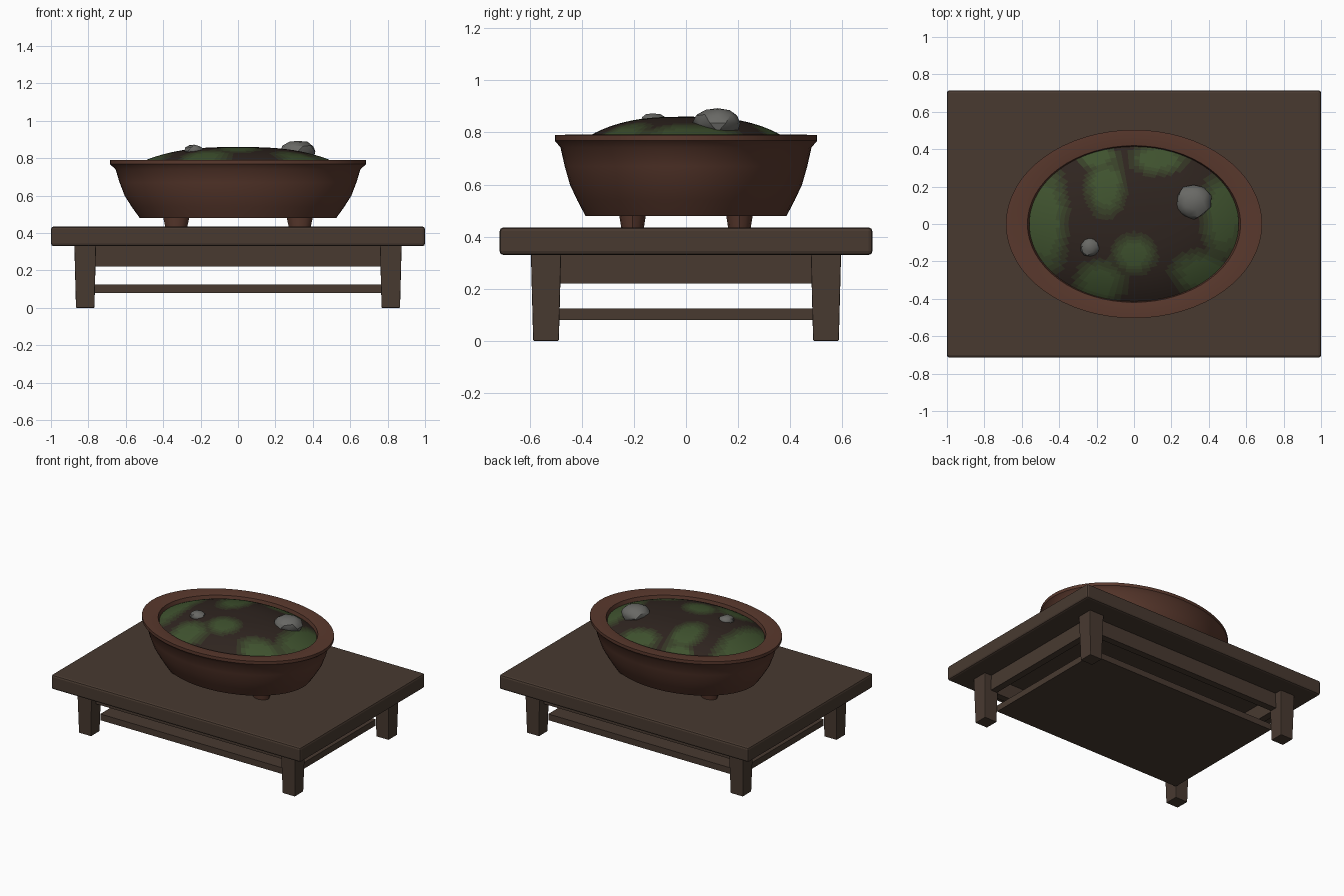
import bpy, bmesh, math, random
from mathutils import Vector

if "Cube" in bpy.data.objects:
    bpy.data.objects.remove(bpy.data.objects["Cube"])

random.seed(4)


def material(name, rgb):
    m = bpy.data.materials.new(name)
    m.diffuse_color = (*rgb, 1)
    m.use_nodes = True
    m.node_tree.nodes["Principled BSDF"].inputs["Base Color"].default_value = m.diffuse_color
    return m


WOOD = material("dark_wood", (0.065, 0.042, 0.03))
CLAY = material("brown_clay", (0.10, 0.04, 0.026))
STONE = material("grey_stone", (0.14, 0.14, 0.13))
SOIL_RGB, MOSS_RGB = (0.028, 0.018, 0.014), (0.05, 0.085, 0.028)
GROUND = [material("soil_to_moss_%d" % i,
                   [a + (b - a) * i / 4 for a, b in zip(SOIL_RGB, MOSS_RGB)]) for i in range(5)]


def make_object(name, bm, mats, smooth=None):
    bmesh.ops.recalc_face_normals(bm, faces=bm.faces)
    mesh = bpy.data.meshes.new(name)
    bm.to_mesh(mesh)
    bm.free()
    for m in mats:
        mesh.materials.append(m)
    ob = bpy.data.objects.new(name, mesh)
    bpy.context.collection.objects.link(ob)
    if smooth:
        bpy.ops.object.select_all(action='DESELECT')
        ob.select_set(True)
        bpy.context.view_layer.objects.active = ob
        bpy.ops.object.shade_smooth_by_angle(angle=math.radians(smooth))
    return ob


def box(name, center, size, bevel=0.0, taper=1.0):
    """Box whose lower end is scaled by taper."""
    bm = bmesh.new()
    bmesh.ops.create_cube(bm, size=1)
    for v in bm.verts:
        k = taper if v.co.z < 0 else 1
        v.co = Vector((v.co.x * size[0] * k, v.co.y * size[1] * k, v.co.z * size[2])) + Vector(center)
    if bevel:
        bmesh.ops.bevel(bm, geom=bm.edges[:], offset=bevel, segments=2, profile=0.5, affect='EDGES')
    return make_object(name, bm, [WOOD])


def lathe(name, profile, ratio, steps, mats, smooth, center=(0, 0)):
    """Spin a (radius, z) profile into an oval body; ends at radius 0 close to a point."""
    bm = bmesh.new()
    rings = []
    for r, z in profile:
        n = steps if r > 0 else 1
        rings.append([bm.verts.new((center[0] + r * math.cos(math.tau * i / steps),
                                    center[1] + ratio * r * math.sin(math.tau * i / steps), z))
                      for i in range(n)])
    for a, b in zip(rings, rings[1:]):
        for i in range(steps):
            j = (i + 1) % steps
            if len(a) == 1:
                bm.faces.new((a[0], b[i], b[j]))
            elif len(b) == 1:
                bm.faces.new((a[i], a[j], b[0]))
            else:
                bm.faces.new((a[i], a[j], b[j], b[i]))
    return make_object(name, bm, mats, smooth)


# Stand: top, shelf, legs and aprons
box("table_top", (0, 0, 0.3825), (2.0, 1.43, 0.105), bevel=0.014)
box("lower_shelf", (0, 0, 0.1025), (1.53, 0.97, 0.045))
for sx, xn in ((-1, "left"), (1, "right")):
    for sy, yn in ((-1, "front"), (1, "back")):
        box("%s_%s_leg" % (yn, xn), (sx * 0.817, sy * 0.537, 0.168), (0.116, 0.116, 0.336),
            bevel=0.004, taper=0.85)
for s, yn, xn in ((-1, "front", "left"), (1, "back", "right")):
    box(yn + "_apron", (0, s * 0.515, 0.278), (1.53, 0.05, 0.116))
    box(xn + "_apron", (s * 0.795, 0, 0.278), (0.05, 0.97, 0.116))

# Oval pot with a flared lip
RATIO = 0.735
lathe("pot", [(0, 0.48), (0.525, 0.48), (0.568, 0.54), (0.606, 0.60), (0.633, 0.67), (0.655, 0.742),
              (0.685, 0.768), (0.685, 0.79), (0.625, 0.791), (0.57, 0.785), (0.56, 0.75),
              (0.52, 0.60), (0.47, 0.53), (0, 0.53)], RATIO, 64, [CLAY], 35)

# Pot feet
for sx, xn in ((-1, "left"), (1, "right")):
    for sy, yn in ((-1, "front"), (1, "back")):
        lathe("%s_%s_pot_foot" % (yn, xn), [(0, 0.434), (0.059, 0.434), (0.07, 0.485), (0, 0.485)],
              RATIO, 12, [CLAY], 35, (sx * 0.33, sy * 0.205))

# Domed soil, faces tinted by moss patches (x, y, radius x, radius y)
dome = [(0.56 * i / 24, 0.76 + 0.1 * (1 - (i / 24) ** 2.8)) for i in range(25)]
soil = lathe("mossy_soil", dome, 0.74, 96, GROUND, 60)
patches = [(-0.48, 0.02, 0.13, 0.34), (-0.15, 0.2, 0.11, 0.17), (0.13, 0.35, 0.16, 0.09),
           (0.48, 0.05, 0.13, 0.26), (0.36, -0.26, 0.17, 0.12), (0.0, -0.16, 0.12, 0.11),
           (-0.18, -0.31, 0.14, 0.12), (-0.2, 0.36, 0.12, 0.07)]
for p in soil.data.polygons:
    c = p.center
    d = min(math.hypot((c.x - x) / a, (c.y - y) / b) for x, y, a, b in patches)
    p.material_index = max(0, min(4, round((1.15 - d) * 6)))


# Low-poly stones half sunk in the soil
def stone(name, center, size):
    bm = bmesh.new()
    bmesh.ops.create_icosphere(bm, subdivisions=2, radius=1)
    for v in bm.verts:
        k = random.uniform(0.9, 1.06)
        v.co = Vector([v.co[i] * k * size[i] + center[i] for i in range(3)])
    return make_object(name, bm, [STONE], 30)


stone("large_stone", (0.318, 0.122, 0.835), (0.097, 0.095, 0.061))
stone("small_stone", (-0.235, -0.125, 0.84), (0.053, 0.053, 0.034))
